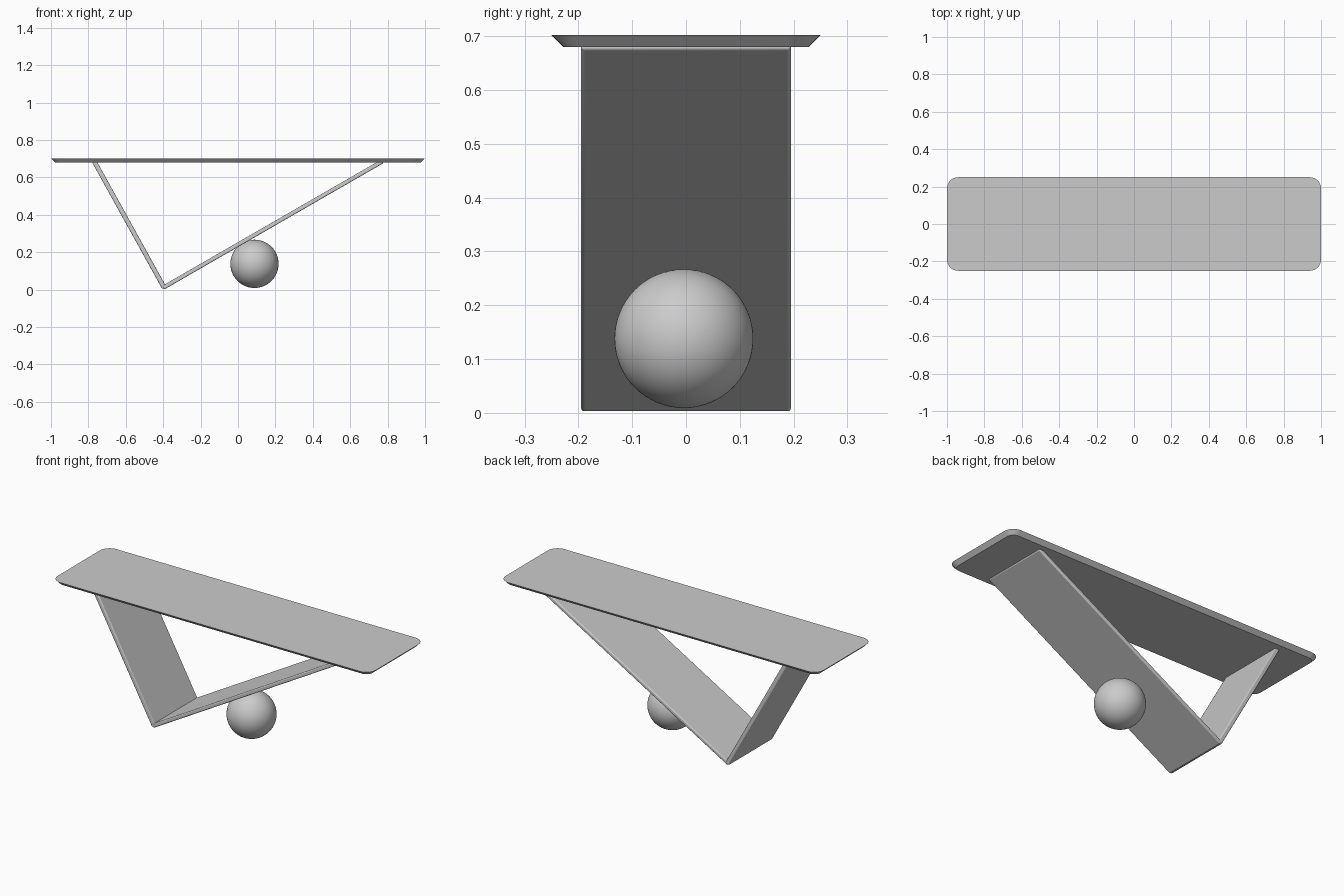
import bpy, bmesh, math
from mathutils import Vector

cube = bpy.data.objects.get("Cube")
if cube:
    bpy.data.objects.remove(cube, do_unlink=True)

# One plain grey for everything
GREY = (0.6, 0.6, 0.6, 1.0)
mat = bpy.data.materials.new("light grey")
mat.use_nodes = True
mat.diffuse_color = GREY
mat.node_tree.nodes["Principled BSDF"].inputs["Base Color"].default_value = GREY


def finish(obj, angle=35):
    obj.data.materials.append(mat)
    bpy.ops.object.select_all(action="DESELECT")
    obj.select_set(True)
    bpy.context.view_layer.objects.active = obj
    bpy.ops.object.shade_smooth_by_angle(angle=math.radians(angle))


def rounded_loop(bm, half_x, half_y, radius, z, steps=8):
    verts = []
    for quarter, (sx, sy) in enumerate([(1, 1), (-1, 1), (-1, -1), (1, -1)]):
        for i in range(steps + 1):
            a = math.pi / 2 * (quarter + i / steps)
            verts.append(bm.verts.new((sx * (half_x - radius) + radius * math.cos(a),
                                       sy * (half_y - radius) + radius * math.sin(a), z)))
    return verts


# Table top: rounded rectangle with an undercut edge
def table_top():
    bm = bmesh.new()
    top = rounded_loop(bm, 1.0, 0.25, 0.06, 0.702)
    low = rounded_loop(bm, 0.978, 0.228, 0.038, 0.68)
    n = len(top)
    bm.faces.new(top)
    bm.faces.new(low[::-1])
    for i in range(n):
        j = (i + 1) % n
        bm.faces.new((low[i], low[j], top[j], top[i]))
    mesh = bpy.data.meshes.new("table_top")
    bm.to_mesh(mesh)
    bm.free()
    obj = bpy.data.objects.new("table_top", mesh)
    bpy.context.collection.objects.link(obj)
    finish(obj)


# Slanted support slab running between two points of the x-z plane
def slab(name, start, end, thickness):
    a, b = Vector((start[0], 0, start[1])), Vector((end[0], 0, end[1]))
    d = b - a
    bpy.ops.mesh.primitive_cube_add(size=1, location=(a + b) / 2)
    obj = bpy.context.object
    obj.name = name
    for v in obj.data.vertices:
        v.co = (v.co.x * d.length, v.co.y * 0.39, v.co.z * thickness)
    obj.rotation_euler.y = -math.atan2(d.z, d.x)
    bevel = obj.modifiers.new("soft_edges", "BEVEL")
    bevel.width = 0.006
    bevel.segments = 3
    finish(obj)


table_top()
slab("long_support", (-0.4, 0.0105), (0.772, 0.686), 0.022)
slab("short_support", (-0.394, 0.009), (-0.769, 0.686), 0.025)

# Ball resting under the long support
bpy.ops.mesh.primitive_uv_sphere_add(segments=64, ring_count=32, radius=0.129,
                                     location=(0.088, -0.004, 0.138))
ball = bpy.context.object
ball.name = "ball"
finish(ball)
